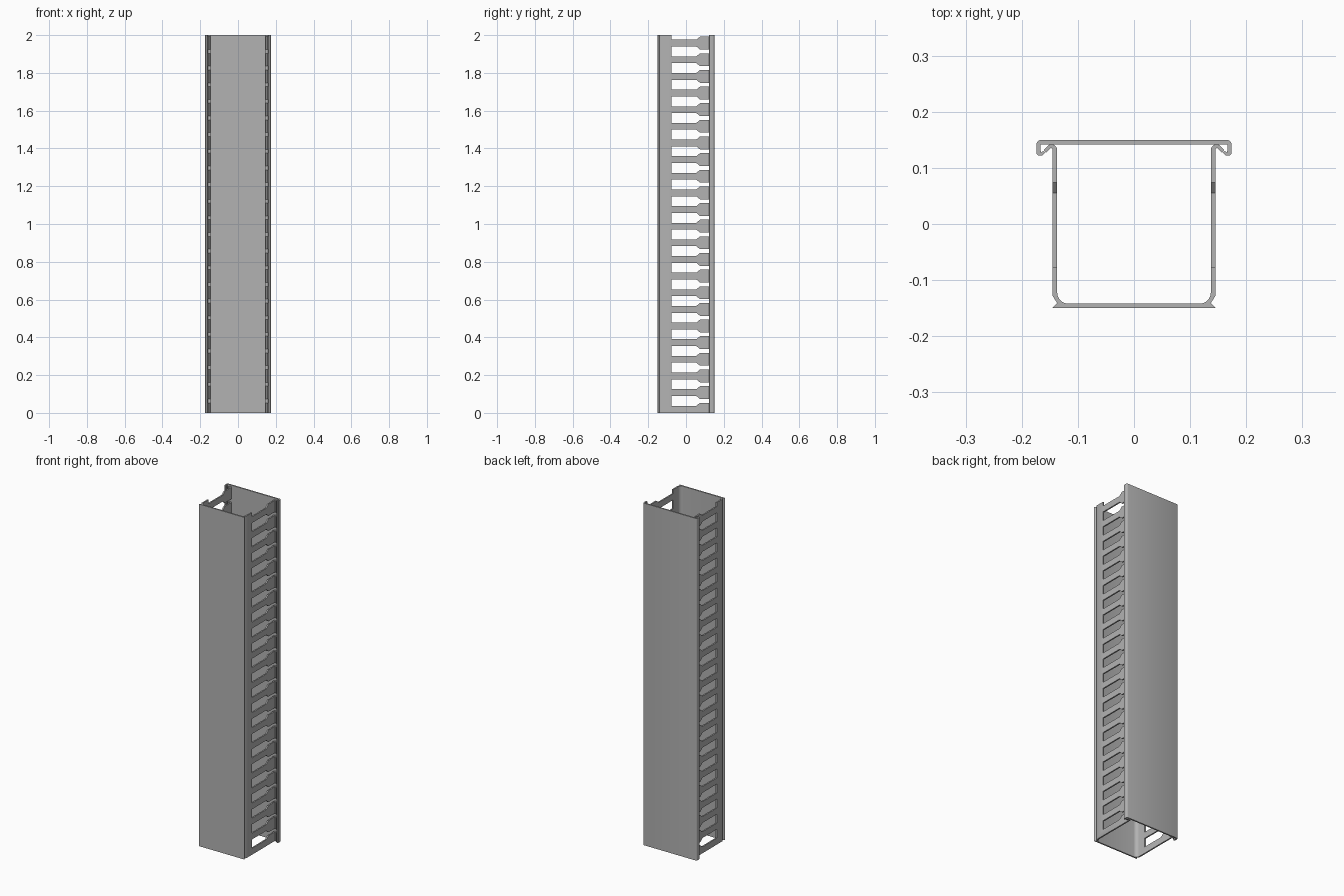
import bpy
import bmesh
from math import cos, sin, radians

default = bpy.data.objects.get("Cube")
if default:
    bpy.data.objects.remove(default, do_unlink=True)

HEIGHT = 2.0
PITCH = 0.0881
FIRST_SLOT = 0.0635
SLOT_COUNT = 23

grey = bpy.data.materials.new("light grey plastic")
grey.use_nodes = True
colour = (0.45, 0.45, 0.45, 1)
grey.diffuse_color = colour
grey.node_tree.nodes["Principled BSDF"].inputs["Base Color"].default_value = colour


def arc(cx, cy, r, start, end, steps=5):
    """Points along a circular arc, angles in degrees."""
    angles = [radians(start + (end - start) * i / steps) for i in range(steps + 1)]
    return [(cx + r * cos(a), cy + r * sin(a)) for a in angles]


def mirrored(half):
    """Close a right-hand half outline with its left-hand copy."""
    return half + [(-x, y) for x, y in reversed(half)]


def add_prism(bm, points, offset):
    """Extrude a flat outline of 3D points along an offset."""
    face = bm.faces.new([bm.verts.new(p) for p in points])
    result = bmesh.ops.extrude_face_region(bm, geom=[face])
    verts = [g for g in result["geom"] if isinstance(g, bmesh.types.BMVert)]
    bmesh.ops.translate(bm, verts=verts, vec=offset)


def make_object(name, bm):
    bmesh.ops.recalc_face_normals(bm, faces=bm.faces)
    mesh = bpy.data.meshes.new(name)
    bm.to_mesh(mesh)
    bm.free()
    mesh.materials.append(grey)
    obj = bpy.data.objects.new(name, mesh)
    bpy.context.collection.objects.link(obj)
    return obj


def extrude_profile(name, half):
    bm = bmesh.new()
    add_prism(bm, [(x, y, 0) for x, y in mirrored(half)], (0, 0, HEIGHT))
    return make_object(name, bm)


# Channel: dovetail foot, outer wall, outward hook, inner wall, rounded floor corner
channel_half = (
    [(0.146, -0.15), (0.137, -0.141), (0.145, -0.128), (0.145, 0.133),
     (0.148, 0.136), (0.157, 0.127), (0.161, 0.132)]
    + arc(0.147, 0.132, 0.010, 60, 180)
    + arc(0.117, -0.122, 0.020, 0, -90)
)
channel = extrude_profile("slotted_channel", channel_half)

# Cover: rounded outer edge, inward barb, inner lip, flat underside
cover_half = (
    arc(0.166, 0.142, 0.008, 90, 0, 3)
    + [(0.174, 0.125), (0.171, 0.122), (0.164, 0.122), (0.159, 0.127),
       (0.162, 0.130), (0.166, 0.127), (0.167, 0.142)]
)
cover = extrude_profile("snap_on_cover", cover_half)

# Bottle-shaped slots through both side walls, open at the cover end
slot_half = [(-0.077, 0.026), (0.055, 0.026), (0.074, 0.010), (0.2, 0.010)]
slot_outline = slot_half + [(y, -z) for y, z in reversed(slot_half)]
bm = bmesh.new()
for i in range(SLOT_COUNT):
    centre = FIRST_SLOT + i * PITCH
    add_prism(bm, [(-0.2, y, centre + z) for y, z in slot_outline], (0.4, 0, 0))
cutter = make_object("slot_cutter", bm)
cutter.hide_render = True

cut = channel.modifiers.new("slots", "BOOLEAN")
cut.operation = "DIFFERENCE"
cut.solver = "EXACT"
cut.object = cutter
bpy.ops.object.select_all(action="DESELECT")
bpy.context.view_layer.objects.active = channel
channel.select_set(True)
bpy.ops.object.modifier_apply(modifier=cut.name)
bpy.data.objects.remove(cutter, do_unlink=True)

# Smooth the rounded corners, keep the edges sharp
cover.select_set(True)
bpy.ops.object.shade_smooth_by_angle(angle=radians(35))
